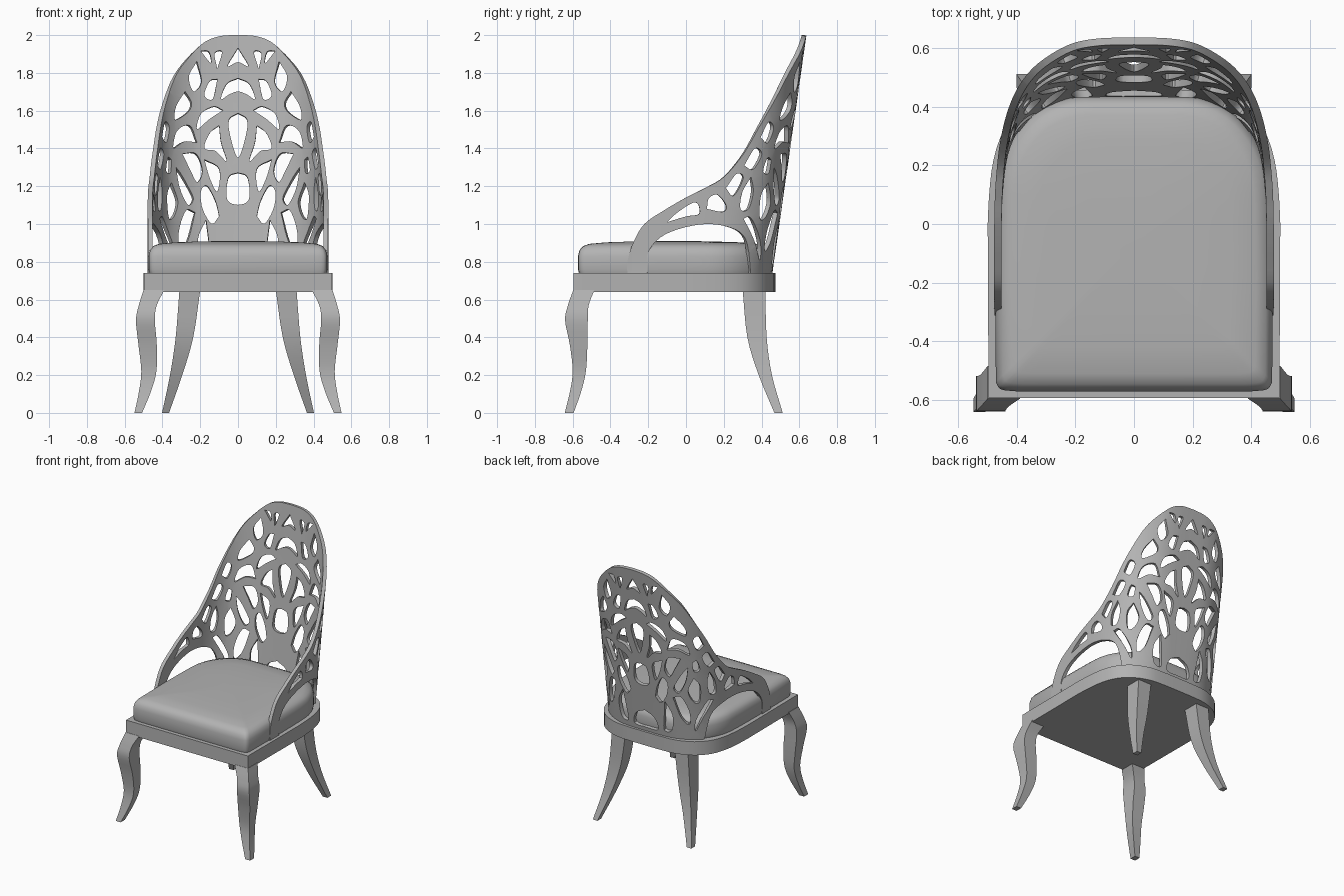
import bpy, bmesh, math
from mathutils import Vector

if "Cube" in bpy.data.objects:
    bpy.data.objects.remove(bpy.data.objects["Cube"])

grey = bpy.data.materials.new("plain_grey")
grey.use_nodes = True
COL = (0.45, 0.45, 0.45, 1)
grey.diffuse_color = COL
grey.node_tree.nodes["Principled BSDF"].inputs["Base Color"].default_value = COL


def finish(name, bm, angle, thickness=0):
    """Turn a bmesh into a shaded object, optionally thickened."""
    bmesh.ops.recalc_face_normals(bm, faces=bm.faces)
    me = bpy.data.meshes.new(name)
    bm.to_mesh(me)
    bm.free()
    me.materials.append(grey)
    ob = bpy.data.objects.new(name, me)
    bpy.context.collection.objects.link(ob)
    bpy.ops.object.select_all(action="DESELECT")
    ob.select_set(True)
    bpy.context.view_layer.objects.active = ob
    if thickness:
        mod = ob.modifiers.new("thickness", "SOLIDIFY")
        mod.thickness, mod.offset = thickness, 0
        bpy.ops.object.modifier_apply(modifier=mod.name)
    bpy.ops.object.shade_smooth_by_angle(angle=math.radians(angle))
    return ob


def smooth(pts, n=5):
    """Open Catmull-Rom curve through points of any dimension."""
    p = [Vector(q) for q in pts]
    p = [p[0] * 2 - p[1]] + p + [p[-1] * 2 - p[-2]]
    out = []
    for a, b, c, d in zip(p, p[1:], p[2:], p[3:]):
        for i in range(n):
            t = i / n
            out.append(0.5 * (2 * b + (c - a) * t + (2 * a - 5 * b + 4 * c - d) * t * t
                              + (3 * b - a - 3 * c + d) * t ** 3))
    return out + [p[-2]]


def loft(name, rings, angle):
    """Skin a stack of equal closed rings and cap both ends."""
    bm = bmesh.new()
    loops = [[bm.verts.new(v) for v in r] for r in rings]
    for lo, hi in zip(loops, loops[1:]):
        for i in range(len(lo)):
            j = (i + 1) % len(lo)
            bm.faces.new((lo[i], lo[j], hi[j], hi[i]))
    bm.faces.new(loops[0][::-1])
    bm.faces.new(loops[-1])
    return finish(name, bm, angle)


def mirrored(half):
    return list(half) + [Vector((-p[0], p[1])) for p in reversed(half)]


# Seat frame: square front, rounded back
half = [Vector((0.497, -0.595))] + smooth([(0.5, 0), (0.495, 0.1), (0.48, 0.22), (0.44, 0.33),
                                           (0.36, 0.415), (0.24, 0.465), (0.1, 0.475)], 3)
ring = mirrored(half)
loft("seat_frame", [[(p.x, p.y, z) for p in ring] for z in (0.64, 0.74)], 30)

# Padded cushion: layers of the seat outline drawn inwards
half = smooth([(0.4, -0.572), (0.455, -0.565), (0.472, -0.54)], 3) + smooth(
    [(0.475, -0.2), (0.47, 0.08), (0.455, 0.2), (0.41, 0.3), (0.33, 0.385), (0.22, 0.43), (0.08, 0.435)], 3)
ring = mirrored(half)
layers = [(0.99, 0.74), (1, 0.76), (1, 0.83), (0.985, 0.86), (0.95, 0.882),
          (0.88, 0.895), (0.7, 0.903), (0.4, 0.908), (0.1, 0.91)]
loft("seat_cushion", [[(p.x * k, (p.y + 0.07) * k - 0.07, z) for p in ring] for k, z in layers], 50)

# Legs: rows of z, inner x, outer x, front y, back y
FRONT = [(0.65, 0.39, 0.5, -0.597, -0.485), (0.57, 0.43, 0.525, -0.625, -0.515), (0.49, 0.44, 0.54, -0.64, -0.52),
         (0.36, 0.43, 0.527, -0.615, -0.522), (0.22, 0.432, 0.512, -0.6, -0.53),
         (0.11, 0.462, 0.525, -0.615, -0.556), (0, 0.508, 0.548, -0.642, -0.595)]
BACK = [(0.65, 0.2, 0.31, 0.3, 0.42), (0.4, 0.237, 0.33, 0.325, 0.427),
        (0.2, 0.295, 0.36, 0.385, 0.455), (0, 0.365, 0.402, 0.468, 0.512)]
for name, rows in (("front", FRONT), ("back", BACK)):
    for side, m in (("left", 1), ("right", -1)):
        rings = [[(m * r[1], r[3], r[0]), (m * r[2], r[3], r[0]), (m * r[2], r[4], r[0]), (m * r[1], r[4], r[0])]
                 for r in smooth(rows, 4)]
        loft(f"{name}_leg_{side}", rings, 35)

# Backrest footprint: half of a U, measured by distance s from the middle
PLAN = smooth([(0, 0.445), (0.13, 0.443), (0.23, 0.428), (0.335, 0.377), (0.4, 0.31), (0.44, 0.215),
               (0.458, 0.1), (0.465, -0.05), (0.465, -0.33)], 8)
DIST = [0]
for a, b in zip(PLAN, PLAN[1:]):
    DIST.append(DIST[-1] + (b - a).length)


def lean(z):
    return 0.18 * (z - 0.74) / 1.26


def lookup(keys, vals, k):
    for i in range(len(keys) - 1):
        a, b = keys[i], keys[i + 1]
        if min(a, b) <= k <= max(a, b) and a != b:
            return vals[i] + (vals[i + 1] - vals[i]) * (k - a) / (b - a)
    return vals[0] if abs(k - keys[0]) < abs(k - keys[-1]) else vals[-1]


def by_x(p):
    s = lookup([q.x for q in PLAN[:49]], DIST[:49], abs(p[0]))
    return Vector((math.copysign(s, p[0]), p[1]))


def by_y(p):
    return Vector((lookup([q.y for q in PLAN], DIST, p[0] - lean(p[1])), p[1]))


# Outer edge, from the crown down to the arm, then the arch under the arm
crown = [(0, 2.0), (0.1, 1.992), (0.18, 1.96), (0.26, 1.885), (0.335, 1.785)]
arm = [(0.45, 1.635), (0.38, 1.51), (0.3, 1.37), (0.2, 1.25), (0.1, 1.19), (0, 1.14), (-0.12, 1.07),
       (-0.22, 1.0), (-0.28, 0.9), (-0.31, 0.8), (-0.31, 0.735)]
arch = [(-0.205, 0.735), (-0.2, 0.85), (-0.11, 0.945), (0.07, 0.997), (0.22, 0.985), (0.31, 0.92), (0.335, 0.735)]
half = smooth([by_x(p) for p in crown] + [by_y(p) for p in arm]) + smooth([by_y(p) for p in arch])
outline = half + [Vector((-p.x, p.y)) for p in half[:0:-1]]

# Openings on the centre line, right halves only
CENTRE = [
    [(0, 1.93), (0.055, 1.835), (0, 1.855)],
    [(0, 1.77), (0.06, 1.74), (0.09, 1.66), (0.045, 1.685), (0, 1.7)],
    [(0, 1.585), (0.048, 1.55), (0.04, 1.46), (0, 1.35)],
    [(0, 1.27), (0.05, 1.245), (0.058, 1.13), (0, 1.1)],
    [(0, 0.905), (0.075, 0.865), (0.095, 0.78), (0, 0.77)]]
# Openings across the back, by x and z
REAR = [
    [(0.11, 1.82), (0.085, 1.91), (0.125, 1.9)],
    [(0.2, 1.915), (0.155, 1.91), (0.145, 1.85)],
    [(0.22, 1.86), (0.265, 1.78), (0.24, 1.70), (0.195, 1.75)],
    [(0.11, 1.765), (0.15, 1.755), (0.18, 1.68), (0.135, 1.66)],
    [(0.08, 1.6), (0.13, 1.62), (0.2, 1.58), (0.22, 1.5), (0.15, 1.555)],
    [(0.285, 1.70), (0.335, 1.62), (0.34, 1.55), (0.27, 1.59), (0.25, 1.64)],
    [(0.1, 1.52), (0.15, 1.48), (0.18, 1.40), (0.12, 1.385), (0.06, 1.33), (0.09, 1.43)],
    [(0.22, 1.43), (0.26, 1.52), (0.33, 1.49), (0.35, 1.40), (0.29, 1.435)]]
LOWER = [
    [(0.18, 1.34), (0.15, 1.24), (0.11, 1.17), (0.1, 1.29)],
    [(0.3, 1.37), (0.26, 1.29), (0.22, 1.22), (0.19, 1.28), (0.225, 1.37)],
    [(0.1, 1.04), (0.12, 1.12), (0.165, 1.2), (0.2, 1.17), (0.19, 1.08), (0.14, 1.0)],
    [(0.335, 1.3), (0.315, 1.19), (0.27, 1.1), (0.24, 1.13), (0.265, 1.19), (0.305, 1.26)],
    [(0.17, 1.02), (0.215, 0.92), (0.2, 0.8), (0.145, 0.79), (0.155, 0.9)],
    [(0.23, 1.06), (0.28, 1.07), (0.32, 0.96), (0.315, 0.86), (0.27, 0.91)],
    [(0.36, 1.22), (0.385, 1.15), (0.375, 1.03), (0.345, 1.04), (0.325, 1.12)],
    [(0.36, 1.34), (0.38, 1.35), (0.39, 1.28), (0.365, 1.27)]]
# Openings around the sides and arms, by y and z
SIDE = [
    [(-0.1, 1.01), (-0.04, 1.065), (0.05, 1.115), (0.07, 1.055), (0, 1.04)],
    [(0.11, 1.08), (0.12, 1.135), (0.165, 1.155), (0.21, 1.1), (0.195, 1.065)],
    [(0.21, 1.19), (0.265, 1.265), (0.3, 1.245), (0.25, 1.15)],
    [(0.305, 1.31), (0.36, 1.4), (0.395, 1.37), (0.35, 1.29)],
    [(0.39, 1.46), (0.43, 1.54), (0.455, 1.51), (0.425, 1.43)],
    [(0.34, 1.25), (0.35, 1.17), (0.325, 1.08), (0.285, 1.08), (0.295, 1.17)],
    [(0.30, 1.03), (0.34, 1.03), (0.385, 0.9), (0.38, 0.81), (0.355, 0.91)]]

holes = [smooth(h + [(-x, z) for x, z in h[-2:0:-1]] + h[:1]) for h in
         [[by_x(p) for p in c] for c in CENTRE]]
for h in [[by_x(p) for p in c] for c in REAR + LOWER] + [[by_y(p) for p in c] for c in SIDE]:
    loop = smooth(h + h[:1])
    holes += [loop, [Vector((-p.x, p.y)) for p in loop]]
holes = [h[:-1] for h in holes]

# Fill the flat panel, cut it into strips, then bend it round the footprint
bm = bmesh.new()
for loop in [outline] + holes:
    vs = [bm.verts.new((p.x, p.y, 0)) for p in loop]
    for i, v in enumerate(vs):
        bm.edges.new((v, vs[(i + 1) % len(vs)]))
bmesh.ops.triangle_fill(bm, edges=bm.edges[:], use_beauty=True, normal=(0, 0, 1))
for i in range(-26, 27):
    bmesh.ops.bisect_plane(bm, geom=bm.verts[:] + bm.edges[:] + bm.faces[:], dist=1e-5,
                           plane_co=(i * 0.04 + 0.003, 0, 0), plane_no=(1, 0, 0))
bmesh.ops.remove_doubles(bm, verts=bm.verts[:], dist=1e-4)
for v in bm.verts:
    s, z = v.co.x, v.co.y
    x = lookup(DIST, [q.x for q in PLAN], abs(s))
    y = lookup(DIST, [q.y for q in PLAN], abs(s))
    v.co = (math.copysign(x, s), y + lean(z), z)
finish("pierced_backrest", bm, 35, 0.025)
